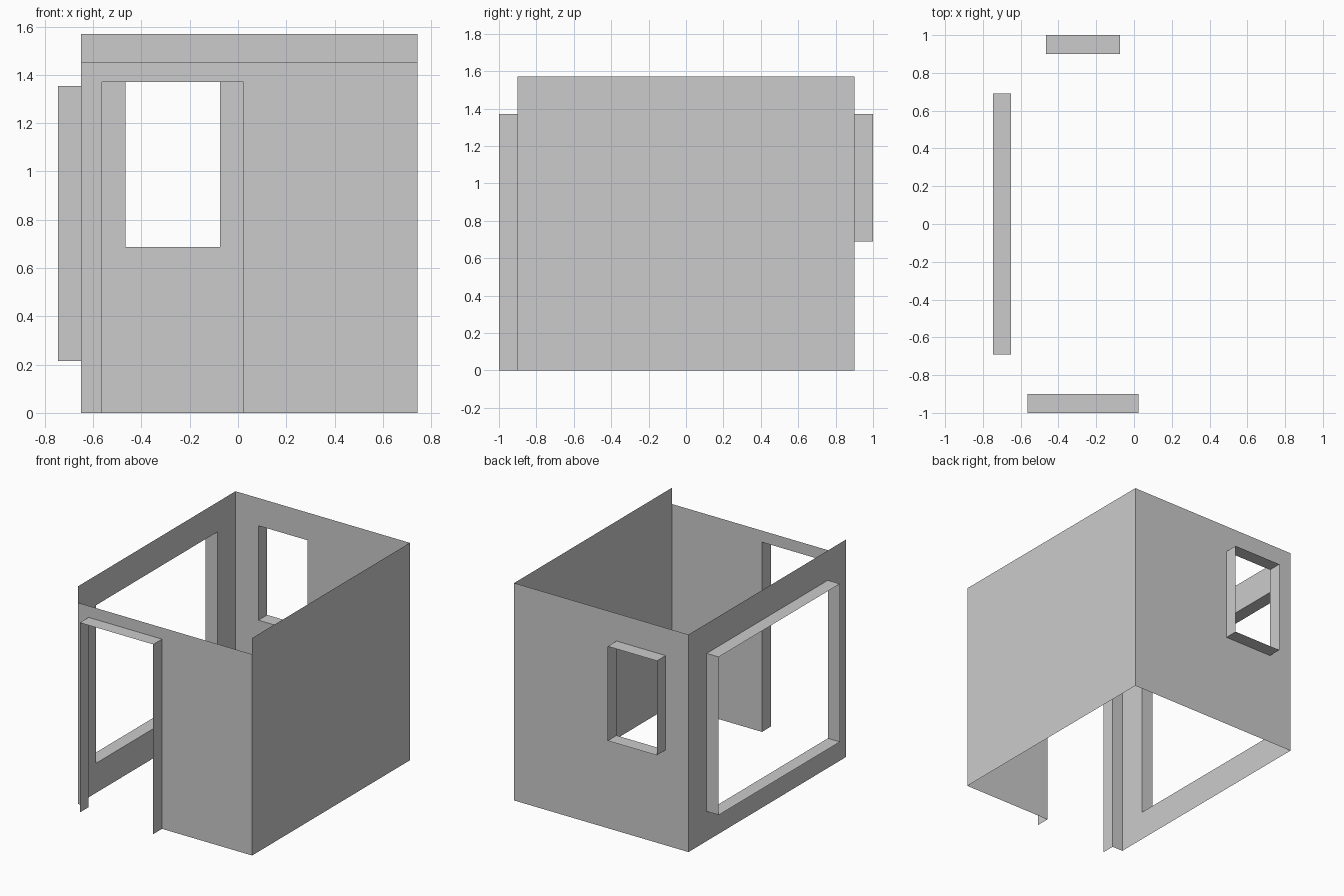
import bpy
import bmesh
from mathutils import Vector

if "Cube" in bpy.data.objects:
    bpy.data.objects.remove(bpy.data.objects["Cube"])

X0, X1 = -0.65, 0.743      # side wall planes
Y = 0.9                    # front and back wall planes
HEIGHT = 1.57
UP = Vector((0, 0, 1))


def rect(u0, u1, z0, z1):
    return [(u0, z0), (u0, z1), (u1, z1), (u1, z0)]


def make_object(name, quads):
    bm = bmesh.new()
    for quad in quads:
        bm.faces.new([bm.verts.new(p) for p in quad])
    bmesh.ops.remove_doubles(bm, verts=bm.verts, dist=1e-5)
    mesh = bpy.data.meshes.new(name)
    bm.to_mesh(mesh)
    bm.free()
    bpy.context.collection.objects.link(bpy.data.objects.new(name, mesh))


def wall(name, base, along, outer, hole=None, depth=0.1, sill=True):
    """Thin sheet wall, optionally with an opening and a reveal standing outward."""
    base, along = Vector(base), Vector(along)
    out = along.cross(UP)

    def loop(points, d=0.0):
        return [base + along * u + UP * z + out * d for u, z in points]

    o = loop(outer)
    if hole is None:
        make_object(name + "_wall", [o[::-1]])
        return
    h, lip = loop(hole), loop(hole, depth)
    pairs = [(0, 1), (1, 2), (2, 3)] + ([(3, 0)] if sill else [])
    make_object(name + "_wall", [(h[i], h[j], o[j], o[i]) for i, j in pairs])
    make_object(name + "_opening_frame", [(h[i], h[j], lip[j], lip[i]) for i, j in pairs])


# Front wall: slightly lower, with a doorway open at the floor
wall("front", (0, -Y, 0), (1, 0, 0), rect(X0, X1, 0, 1.453),
     rect(-0.563, 0.023, 0, 1.37), sill=False)

# Back wall with a small window (runs along -x)
wall("back", (0, Y, 0), (-1, 0, 0), rect(-X1, -X0, 0, HEIGHT),
     rect(0.075, 0.467, 0.688, 1.37))

# Left wall with a large window (runs along -y)
wall("left", (X0, 0, 0), (0, -1, 0), rect(-Y, Y, 0, HEIGHT),
     rect(-0.692, 0.69, 0.214, 1.355), depth=0.096)

# Right wall: plain
wall("right", (X1, 0, 0), (0, 1, 0), rect(-Y, Y, 0, HEIGHT))
